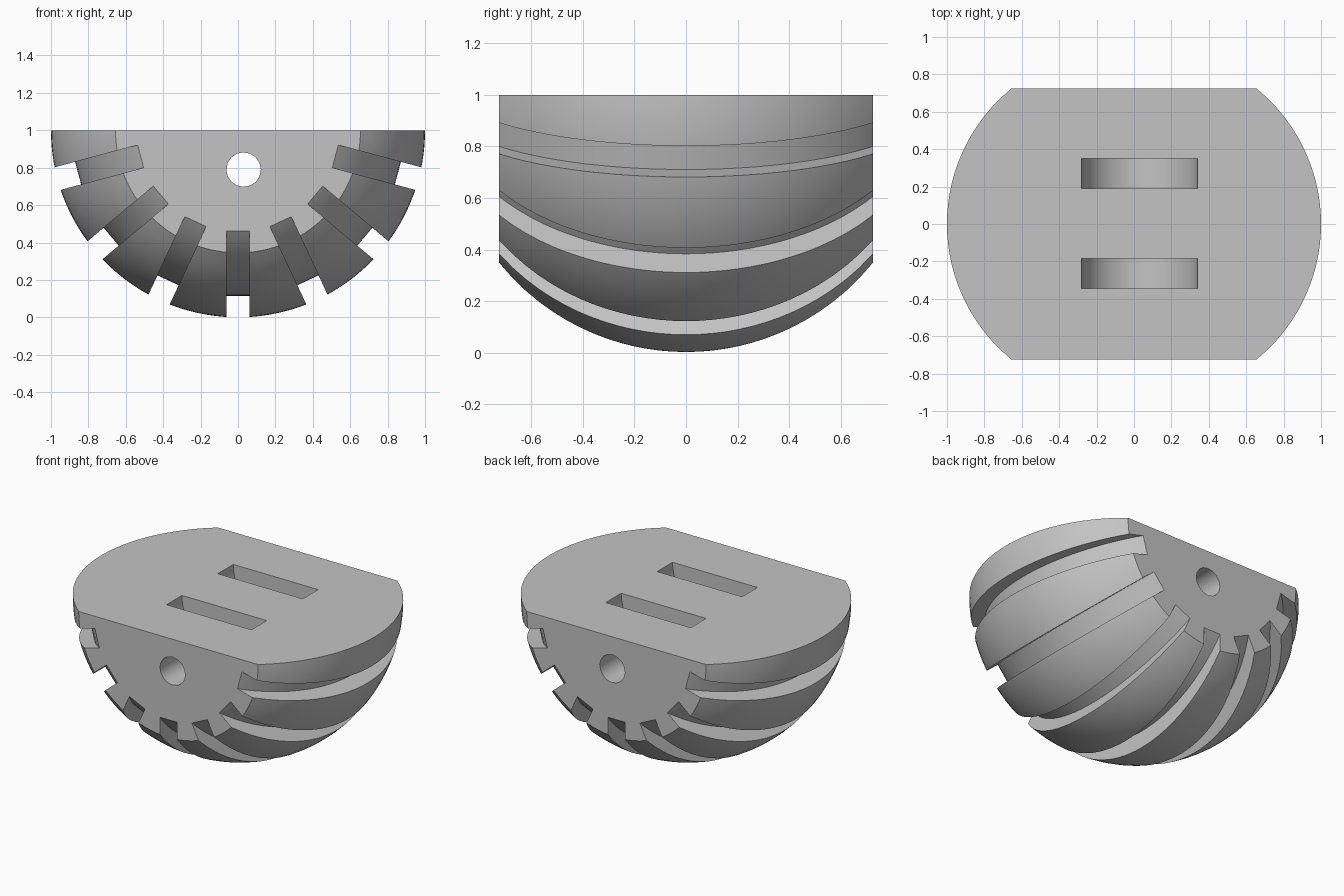
import bpy, bmesh, math
from mathutils import Matrix, Vector

cube = bpy.data.objects.get("Cube")
if cube:
    bpy.data.objects.remove(cube, do_unlink=True)

HALF_Y = 0.725               # half depth between the flat ends
ARC_R, ARC_C = 0.934, 0.066  # radius and radial offset of the rim arc
GROOVE_DEPTH, GROOVE_HALF = 0.115, 0.0625
HOLE_X, HOLE_Z = 0.03, 0.79

grey = bpy.data.materials.new("plain grey")
grey.use_nodes = True
COLOUR = (0.55, 0.55, 0.55, 1)
grey.diffuse_color = COLOUR
grey.node_tree.nodes["Principled BSDF"].inputs["Base Color"].default_value = COLOUR


def rim(y):
    """Distance of the outer skin from the axis at depth y."""
    return ARC_C + math.sqrt(ARC_R ** 2 - y * y)


def make(name, bm):
    bmesh.ops.recalc_face_normals(bm, faces=bm.faces)
    mesh = bpy.data.meshes.new(name)
    bm.to_mesh(mesh)
    bm.free()
    mesh.materials.append(grey)
    obj = bpy.data.objects.new(name, mesh)
    bpy.context.collection.objects.link(obj)
    return obj


def half_barrel(steps=72, rows=28):
    """Arc profile turned half way round the y axis, closed by flat faces."""
    bm = bmesh.new()
    ys = [-HALF_Y + 2 * HALF_Y * j / rows for j in range(rows + 1)]
    grid = []
    for i in range(steps + 1):
        a = math.pi * i / steps
        grid.append([bm.verts.new((rim(y) * math.cos(a), y, 1 - rim(y) * math.sin(a)))
                     for y in ys])
    for i in range(steps):
        for j in range(rows):
            bm.faces.new((grid[i][j], grid[i + 1][j], grid[i + 1][j + 1], grid[i][j + 1]))
    bm.faces.new([col[0] for col in grid])
    bm.faces.new([col[-1] for col in grid])
    bm.faces.new(grid[0] + grid[-1][::-1])
    return make("grooved_half_barrel", bm)


def groove_cutters(rows=32, reach=0.8):
    """Seven curved-floor strips fanned round the y axis."""
    bm = bmesh.new()
    ys = [-reach + 2 * reach * j / rows for j in range(rows + 1)]
    outline = [(y, -(rim(y) - GROOVE_DEPTH)) for y in ys] + [(reach, -1.2), (-reach, -1.2)]
    for k in range(-3, 4):
        turn = Matrix.Translation((0, 0, 1)) @ Matrix.Rotation(math.radians(25 * k), 4, 'Y')
        sides = [[bm.verts.new(turn @ Vector((x, y, z))) for y, z in outline]
                 for x in (-GROOVE_HALF, GROOVE_HALF)]
        n = len(outline)
        for i in range(n):
            m = (i + 1) % n
            bm.faces.new((sides[0][i], sides[0][m], sides[1][m], sides[1][i]))
        bm.faces.new(sides[0])
        bm.faces.new(sides[1][::-1])
    return make("groove_cutters", bm)


def disc_cutter(name, x, y, z, radius, depth, segments):
    """Cylinder lying along y."""
    bm = bmesh.new()
    bmesh.ops.create_cone(bm, cap_ends=True, segments=segments, radius1=radius,
                          radius2=radius, depth=depth,
                          matrix=Matrix.Translation((x, y, z)) @ Matrix.Rotation(math.pi / 2, 4, 'X'))
    return make(name, bm)


body = half_barrel()
cutters = [
    groove_cutters(),
    disc_cutter("axle_hole_cutter", HOLE_X, 0, HOLE_Z, 0.092, 2, 16),
    disc_cutter("front_slot_cutter", HOLE_X, -0.265, 1.0005, 0.31, 0.16, 48),
    disc_cutter("back_slot_cutter", HOLE_X, 0.27, 1.0005, 0.31, 0.16, 48),
]

# Cut the grooves, the axle hole and the two round-bottomed slots
bpy.context.view_layer.objects.active = body
for cutter in cutters:
    mod = body.modifiers.new(cutter.name, 'BOOLEAN')
    mod.operation, mod.solver, mod.object = 'DIFFERENCE', 'EXACT', cutter
    bpy.ops.object.modifier_apply(modifier=mod.name)
    bpy.data.objects.remove(cutter, do_unlink=True)

# Smooth curved skin, crisp cut edges
bpy.ops.object.select_all(action='DESELECT')
body.select_set(True)
bpy.ops.object.shade_smooth_by_angle(angle=math.radians(28))
